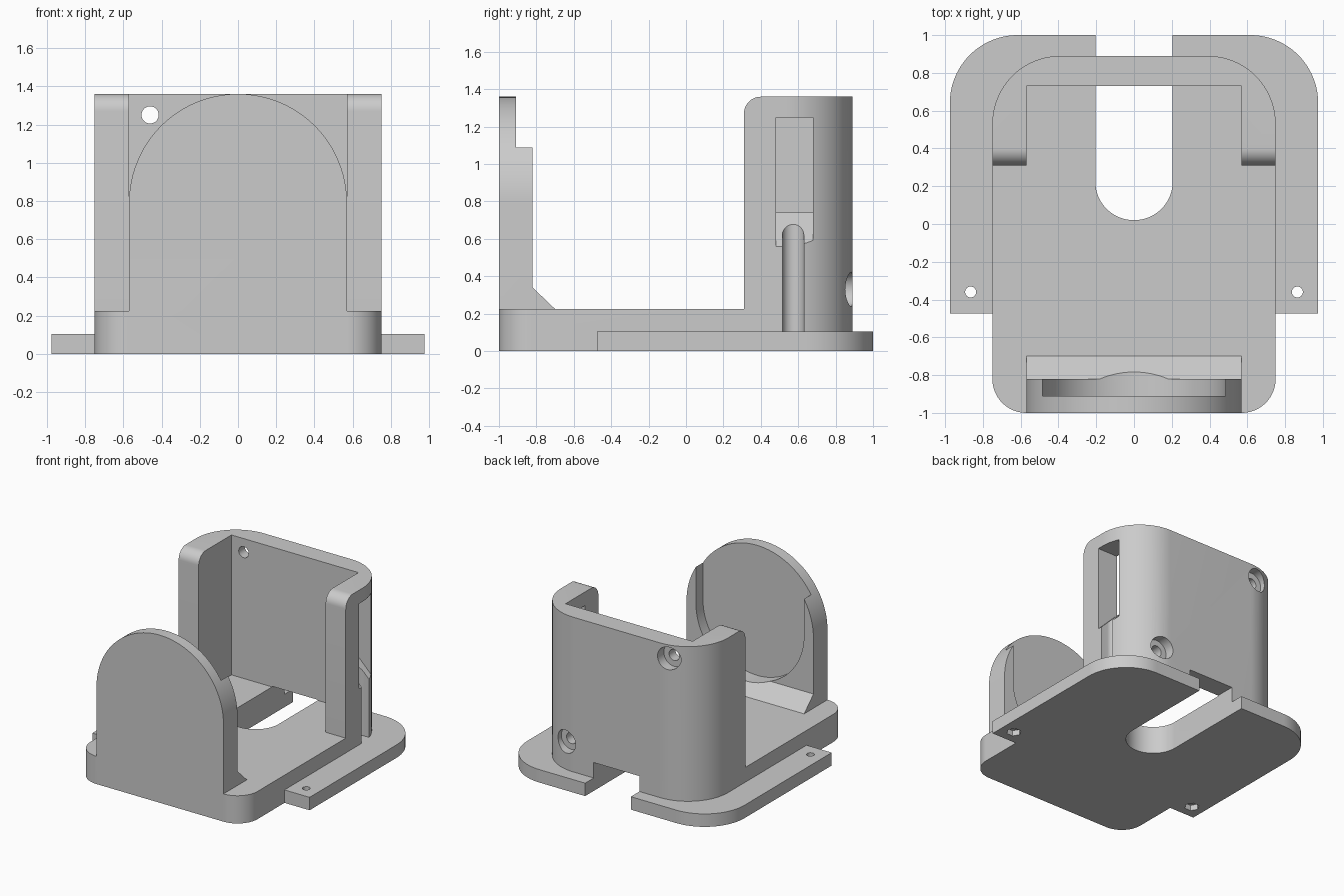
import bpy, bmesh
from math import pi, sin, cos, radians

cube = bpy.data.objects.get("Cube")
if cube:
    bpy.data.objects.remove(cube, do_unlink=True)

grey = bpy.data.materials.new("light_grey")
grey.use_nodes = True
colour = (0.6, 0.6, 0.6, 1)
grey.diffuse_color = colour
grey.node_tree.nodes["Principled BSDF"].inputs["Base Color"].default_value = colour


def arc(cx, cy, r, start, end, steps=24):
    """Points along an arc, angles in degrees."""
    angles = [radians(start + (end - start) * i / steps) for i in range(steps + 1)]
    return [(cx + r * cos(a), cy + r * sin(a)) for a in angles]


def circle(cx, cy, r, sides=32):
    return arc(cx, cy, r, 0, 360, sides)[:-1]


def rect(x0, y0, x1, y1):
    return [(x0, y0), (x1, y0), (x1, y1), (x0, y1)]


def prism(name, outline, axis, low, high):
    """Extrude a closed outline along an axis."""
    place = {"x": lambda a, b, t: (t, a, b),
             "y": lambda a, b, t: (a, t, b),
             "z": lambda a, b, t: (a, b, t)}[axis]
    bm = bmesh.new()
    bottom = [bm.verts.new(place(a, b, low)) for a, b in outline]
    top = [bm.verts.new(place(a, b, high)) for a, b in outline]
    bm.faces.new(bottom)
    bm.faces.new(top)
    for i in range(len(outline)):
        j = (i + 1) % len(outline)
        bm.faces.new((bottom[i], bottom[j], top[j], top[i]))
    bmesh.ops.recalc_face_normals(bm, faces=bm.faces)
    mesh = bpy.data.meshes.new(name)
    bm.to_mesh(mesh)
    bm.free()
    mesh.materials.append(grey)
    obj = bpy.data.objects.new(name, mesh)
    bpy.context.collection.objects.link(obj)
    return obj


def combine(target, tool, operation="DIFFERENCE"):
    """Apply a boolean and discard the tool."""
    mod = target.modifiers.new("boolean", "BOOLEAN")
    mod.operation, mod.solver, mod.object = operation, "EXACT", tool
    bpy.context.view_layer.objects.active = target
    bpy.ops.object.modifier_apply(modifier=mod.name)
    bpy.data.objects.remove(tool, do_unlink=True)


# Main block with rounded corners, carved into a low deck and a U-shaped back wall
DECK, FLANGE, TOP = 0.225, 0.105, 1.36
outline = (arc(0.57, -0.82, 0.18, -90, 0) + arc(0.39, 0.53, 0.36, 0, 90)
           + arc(-0.39, 0.53, 0.36, 90, 180) + arc(-0.57, -0.82, 0.18, 180, 270))
body = prism("holder_body", outline, "z", 0, TOP)
clearance = ([(-1.2, 1.6), (-1.2, DECK), (0.31, DECK)]
             + arc(0.4, TOP - 0.09, 0.09, 180, 90, 12) + [(0.4, 1.6)])
combine(body, prism("front_clearance", clearance, "x", -1, 1))
combine(body, prism("cavity", rect(-0.57, 0.2, 0.57, 0.73), "z", DECK, 1.6))

# Arched front plate with a sloped foot and a round-bottomed pocket behind
arch = [(-0.57, 0.1), (0.57, 0.1)] + arc(0, 0.79, 0.57, 0, 180, 48)
plate = prism("front_plate", arch, "y", -1, -0.82)
foot = [(-0.9, 0.15), (-0.7, 0.15), (-0.7, DECK), (-0.82, 0.34), (-0.9, 0.34)]
combine(plate, prism("plate_foot", foot, "x", -0.57, 0.57), "UNION")
pocket = arc(0, 0.79, 0.485, 180, 360, 48) + [(0.485, 1.6), (-0.485, 1.6)]
combine(plate, prism("plate_pocket", pocket, "y", -0.91, -0.5))
combine(body, plate, "UNION")

# Mounting flange
flange = ([(-0.975, -0.475), (0.975, -0.475)] + arc(0.615, 0.64, 0.36, 0, 90)
          + arc(-0.615, 0.64, 0.36, 90, 180))
combine(body, prism("mounting_flange", flange, "z", 0, FLANGE), "UNION")

# Open slot running out through the back
slot = arc(0, 0.225, 0.205, 180, 360, 32) + [(0.205, 1.2), (-0.205, 1.2)]
combine(body, prism("rear_slot", slot, "z", -0.2, DECK + 0.005))

# Flange screw holes with hexagonal nut pockets underneath
for side in (-1, 1):
    x = side * 0.865
    combine(body, prism("flange_hole", circle(x, -0.36, 0.029, 24), "z", -0.2, 0.3))
    combine(body, prism("nut_pocket", circle(x, -0.36, 0.056, 6), "z", -0.2, 0.045))

# Counterbored holes through the back wall, on opposite corners
for x, z in ((-0.46, 1.25), (0.46, 0.33)):
    combine(body, prism("wall_hole", circle(x, z, 0.045), "y", 0.6, 1.2))
    combine(body, prism("counterbore", circle(x, z, 0.092), "y", 0.81, 1.2))

# Window in the left arm with a sloped sill, and a cable channel below it
window = [(0.5, 0.81), (0.85, 0.46), (0.85, 1.25), (0.5, 1.25)]
combine(body, prism("side_window", window, "y", 0.48, 0.68))
channel = arc(0.69, 0.5725, 0.0575, 90, 270) + [(0.85, 0.515), (0.85, 0.63)]
combine(body, prism("cable_channel", channel, "z", FLANGE, 0.72))

# Smooth curved walls while keeping the edges crisp
bpy.ops.object.select_all(action="DESELECT")
body.select_set(True)
bpy.context.view_layer.objects.active = body
bpy.ops.object.shade_smooth_by_angle(angle=radians(30))
